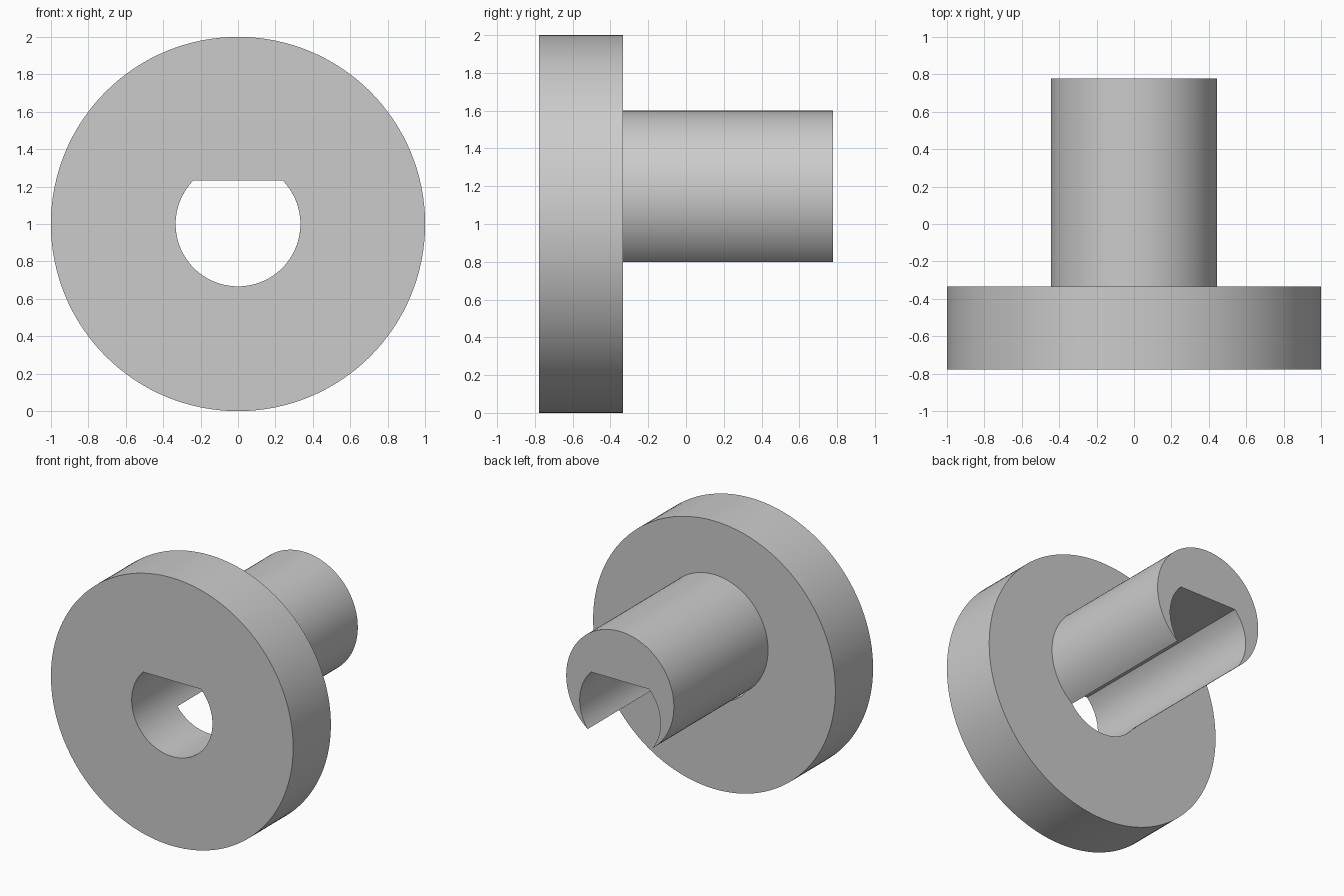
import bpy
import bmesh
from math import asin, cos, sin, pi

cube = bpy.data.objects.get("Cube")
if cube:
    bpy.data.objects.remove(cube, do_unlink=True)

# Key dimensions
AXIS_Z = 1.0
FLANGE_R, BORE_R, STEM_R = 1.0, 1 / 3, 4 / 9
FLAT = 0.233          # height of the bore's flat above the axis
OFFSET = 0.1556       # height of the stem's centre above the axis
FRONT, STEP, BACK = -0.778, -0.333, 0.778

grey = bpy.data.materials.new("light grey")
grey.use_nodes = True
COLOUR = (0.6, 0.6, 0.6, 1)
grey.diffuse_color = COLOUR
grey.node_tree.nodes["Principled BSDF"].inputs["Base Color"].default_value = COLOUR


def arc(radius, start, end, steps, lift=0.0):
    """Points (x, z) along an arc, both ends included."""
    angles = [start + (end - start) * i / steps for i in range(steps + 1)]
    return [(radius * cos(a), AXIS_Z + lift + radius * sin(a)) for a in angles]


def extrude_profile(name, loops, y0, y1):
    """Fill closed outlines in the xz plane and extrude them along y."""
    bm = bmesh.new()
    for loop in loops:
        verts = [bm.verts.new((x, y0, z)) for x, z in loop]
        for i, v in enumerate(verts):
            bm.edges.new((verts[i - 1], v))
    bmesh.ops.triangle_fill(bm, use_beauty=True, edges=bm.edges[:])
    moved = bmesh.ops.extrude_face_region(bm, geom=bm.faces[:], use_keep_orig=True)
    new_verts = [g for g in moved["geom"] if isinstance(g, bmesh.types.BMVert)]
    bmesh.ops.translate(bm, verts=new_verts, vec=(0, y1 - y0, 0))
    bmesh.ops.recalc_face_normals(bm, faces=bm.faces[:])
    mesh = bpy.data.meshes.new(name)
    bm.to_mesh(mesh)
    bm.free()
    mesh.materials.append(grey)
    obj = bpy.data.objects.new(name, mesh)
    bpy.context.collection.objects.link(obj)
    bpy.ops.object.select_all(action="DESELECT")
    obj.select_set(True)
    bpy.context.view_layer.objects.active = obj
    bpy.ops.object.shade_smooth_by_angle(angle=pi / 6)
    return obj


# Flange: round disc with a D-shaped bore
flat_angle = asin(FLAT / BORE_R)
rim = arc(FLANGE_R, 0, 2 * pi, 128)[:-1]
bore = arc(BORE_R, pi - flat_angle, 2 * pi + flat_angle, 72)
extrude_profile("flange", [rim, bore], FRONT, STEP)

# Stem: raised round bar, cut open underneath by the same bore
tip_z = (BORE_R ** 2 + OFFSET ** 2 - STEM_R ** 2) / (2 * OFFSET)
bore_tip = asin(tip_z / BORE_R)
stem_tip = asin((tip_z - OFFSET) / STEM_R)
outer = arc(STEM_R, stem_tip, pi - stem_tip, 90, OFFSET)
left_wall = arc(BORE_R, pi - bore_tip, pi - flat_angle, 24)[1:]
right_wall = arc(BORE_R, flat_angle, bore_tip, 24)[:-1]
extrude_profile("stem", [outer + left_wall + right_wall], STEP, BACK)
